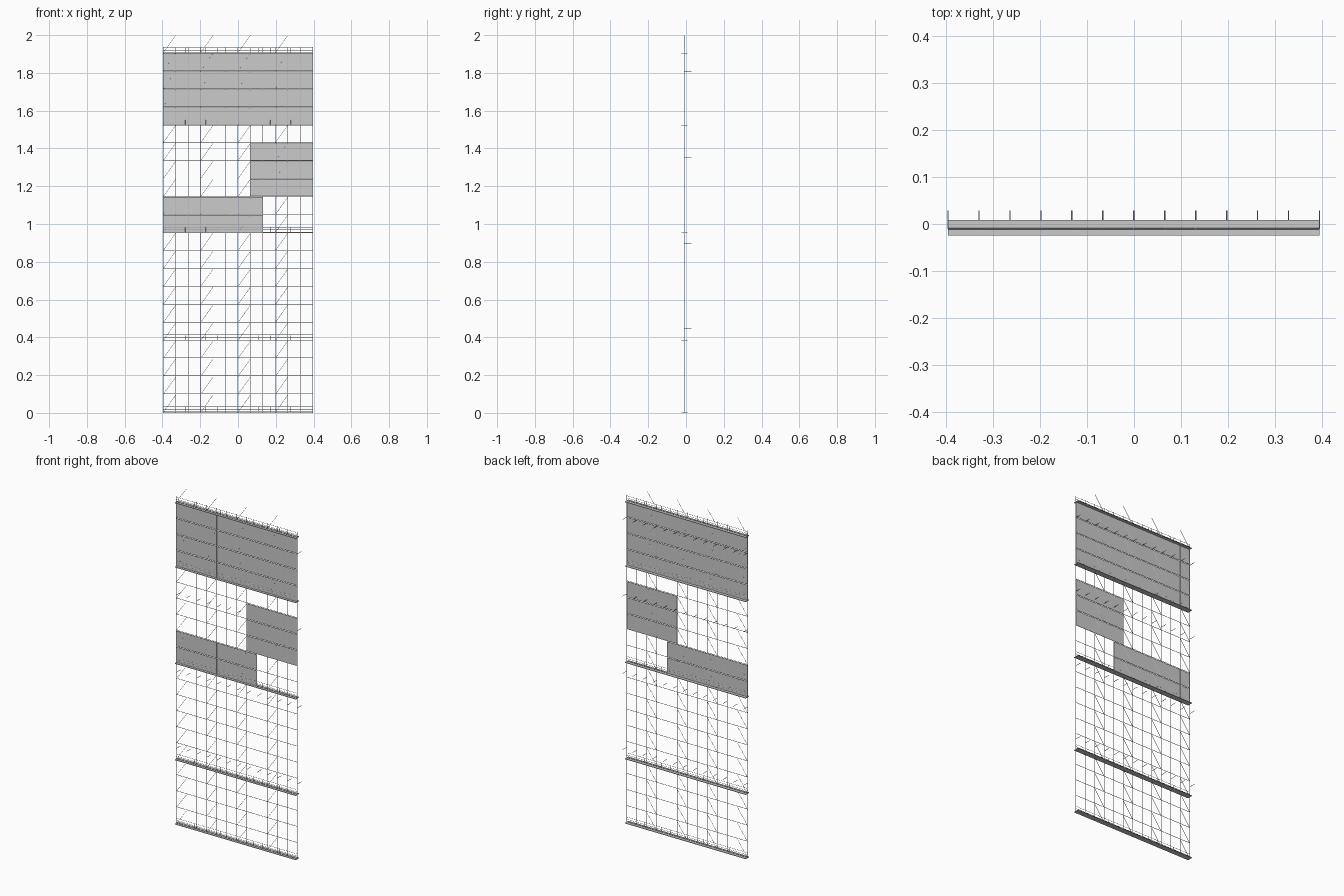
import bpy, bmesh
from mathutils import Vector, Matrix

if "Cube" in bpy.data.objects:
    bpy.data.objects.remove(bpy.data.objects["Cube"])

R = 0.0012            # tube radius
Y = -0.010            # plane of the scaffold frame
X0, X1 = -0.396, 0.395
BAY = (X1 - X0) / 12
LIFT = 0.095
BASE = 0.006
DECKS = (0, 4, 10, 16, 20)


def bay(i):
    return X0 + BAY * i


def level(k):
    return BASE + LIFT * k


def finish(name, bm):
    mesh = bpy.data.meshes.new(name)
    bm.to_mesh(mesh)
    bm.free()
    obj = bpy.data.objects.new(name, mesh)
    bpy.context.collection.objects.link(obj)
    return obj


def tubes(name, segments, radius=R):
    bm = bmesh.new()
    for a, b in segments:
        a, b = Vector(a), Vector(b)
        d = b - a
        m = Matrix.Translation((a + b) / 2) @ d.to_track_quat('Z', 'Y').to_matrix().to_4x4()
        bmesh.ops.create_cone(bm, cap_ends=True, segments=8, radius1=radius,
                              radius2=radius, depth=d.length, matrix=m)
    obj = finish(name, bm)
    for o in bpy.context.selected_objects:
        o.select_set(False)
    obj.select_set(True)
    bpy.context.view_layer.objects.active = obj
    bpy.ops.object.shade_smooth_by_angle()


def boxes(name, items):
    bm = bmesh.new()
    for x0, x1, y0, y1, z0, z1 in items:
        m = Matrix.Translation(((x0 + x1) / 2, (y0 + y1) / 2, (z0 + z1) / 2))
        m = m @ Matrix.Diagonal((x1 - x0, y1 - y0, z1 - z0, 1))
        bmesh.ops.create_cube(bm, size=1, matrix=m)
    finish(name, bm)


# Upright standards
tubes("standards", [((bay(i), Y, 0), (bay(i), Y, 1.938)) for i in range(13)])

# Horizontal ledgers at every lift
tubes("ledgers", [((X0, Y, level(k)), (X1, Y, level(k))) for k in range(21)])

# Guard rails just above each deck
tubes("guard_rails", [((X0, Y, level(k) + h), (X1, Y, level(k) + h))
                      for k in DECKS for h in (0.014, 0.027)], 0.0008)

# Diagonal braces in every third bay
tubes("diagonal_braces", [((bay(i), Y, 0.002 + 0.0952 * k),
                           (bay(i + 1), Y, 0.0945 + 0.0952 * k))
                          for i in (0, 3, 6, 9) for k in range(21)], 0.0008)

# Wall ties reaching back from the frame
tubes("wall_ties", [((bay(i), Y, z), (bay(i), 0.0285, z))
                    for i in range(13) for z in (0.446, 0.896, 1.353, 1.807)])

# Walkway decks
boxes("decks", [(X0, X1, -0.0245, 0.008, level(k) - 0.004, level(k) - 0.001)
                for k in DECKS])

# Short pegs standing on the decks
tubes("deck_pegs", [((s * x, Y, level(k)), (s * x, Y, level(k) + 0.025))
                    for k in DECKS for x in (0.11, 0.17, 0.28) for s in (-1, 1)], 0.001)

# Cladding sheets, one row per lift: bay range and lift range of each block
sheets = []
for b0, b1, k0, k1 in ((0, 12, 16, 20), (7, 12, 12, 15), (0, 8, 10, 12)):
    for k in range(k0, k1):
        sheets.append((bay(b0), bay(b1), Y - 0.0005, Y + 0.0005,
                       level(k) + 0.001, level(k + 1) - 0.004))
boxes("cladding_sheets", sheets)
